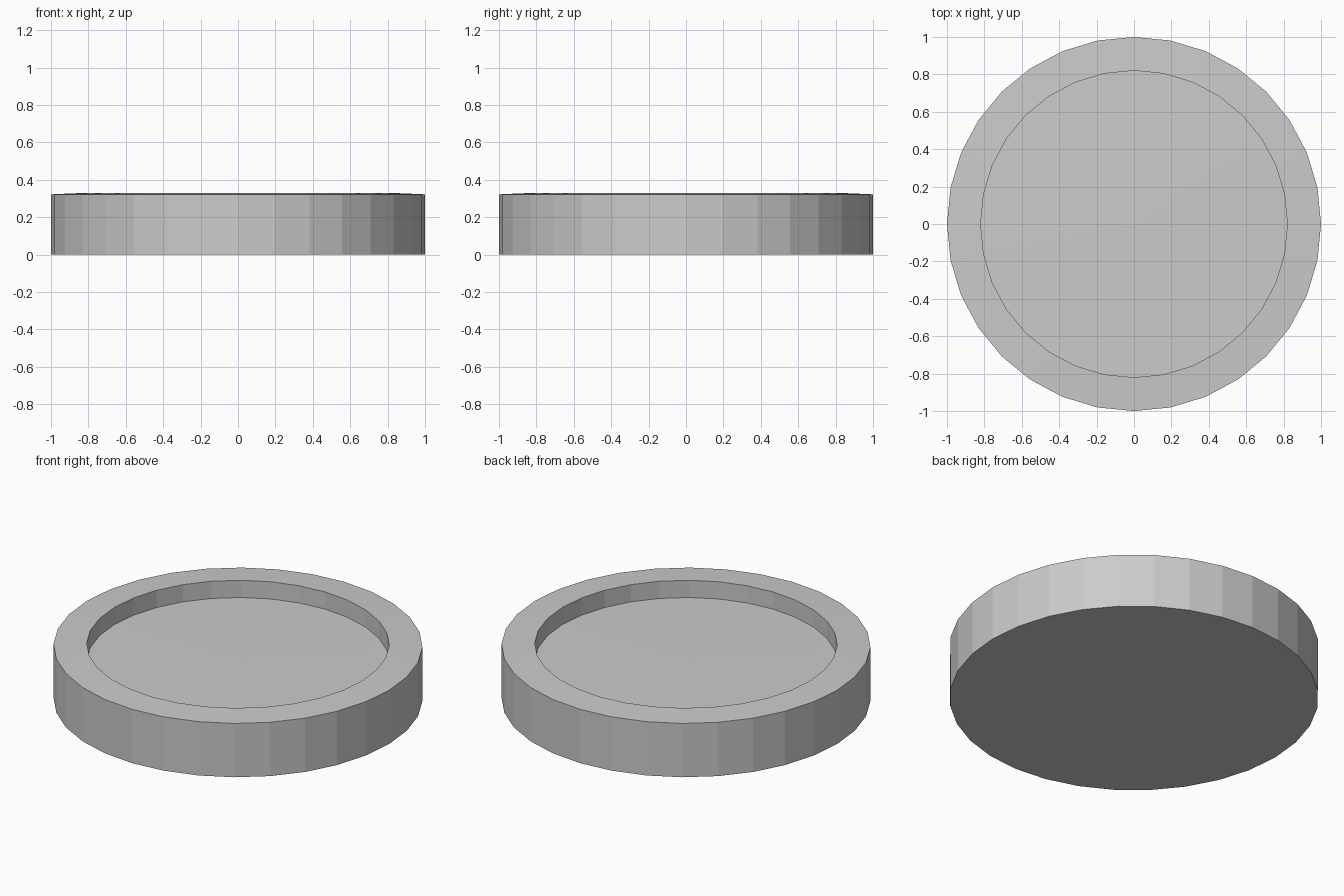
import bpy
import bmesh
from math import cos, sin, tau

if "Cube" in bpy.data.objects:
    bpy.data.objects.remove(bpy.data.objects["Cube"])

SIDES = 32

# Half cross-section of the dish, from the outer bottom edge inwards: (radius, z)
PROFILE = [(1.0, 0.0), (1.0, 0.322), (0.82, 0.33), (0.82, 0.227)]
FLOOR_CENTRE_Z = 0.235


def build_dish(name):
    bm = bmesh.new()
    rings = [[bm.verts.new((r * cos(tau * i / SIDES), r * sin(tau * i / SIDES), z))
              for i in range(SIDES)] for r, z in PROFILE]

    # Outer wall, slightly sloped rim and inner wall
    for lower, upper in zip(rings, rings[1:]):
        for i in range(SIDES):
            j = (i + 1) % SIDES
            bm.faces.new((lower[i], lower[j], upper[j], upper[i]))

    # Flat underside
    bm.faces.new(rings[0][::-1])

    # Very gently domed floor of the recess
    centre = bm.verts.new((0, 0, FLOOR_CENTRE_Z))
    for i in range(SIDES):
        bm.faces.new((rings[-1][i], rings[-1][(i + 1) % SIDES], centre))

    bmesh.ops.recalc_face_normals(bm, faces=bm.faces[:])
    mesh = bpy.data.meshes.new(name)
    bm.to_mesh(mesh)
    bm.free()
    obj = bpy.data.objects.new(name, mesh)
    bpy.context.collection.objects.link(obj)
    return obj


build_dish("round_dish")
